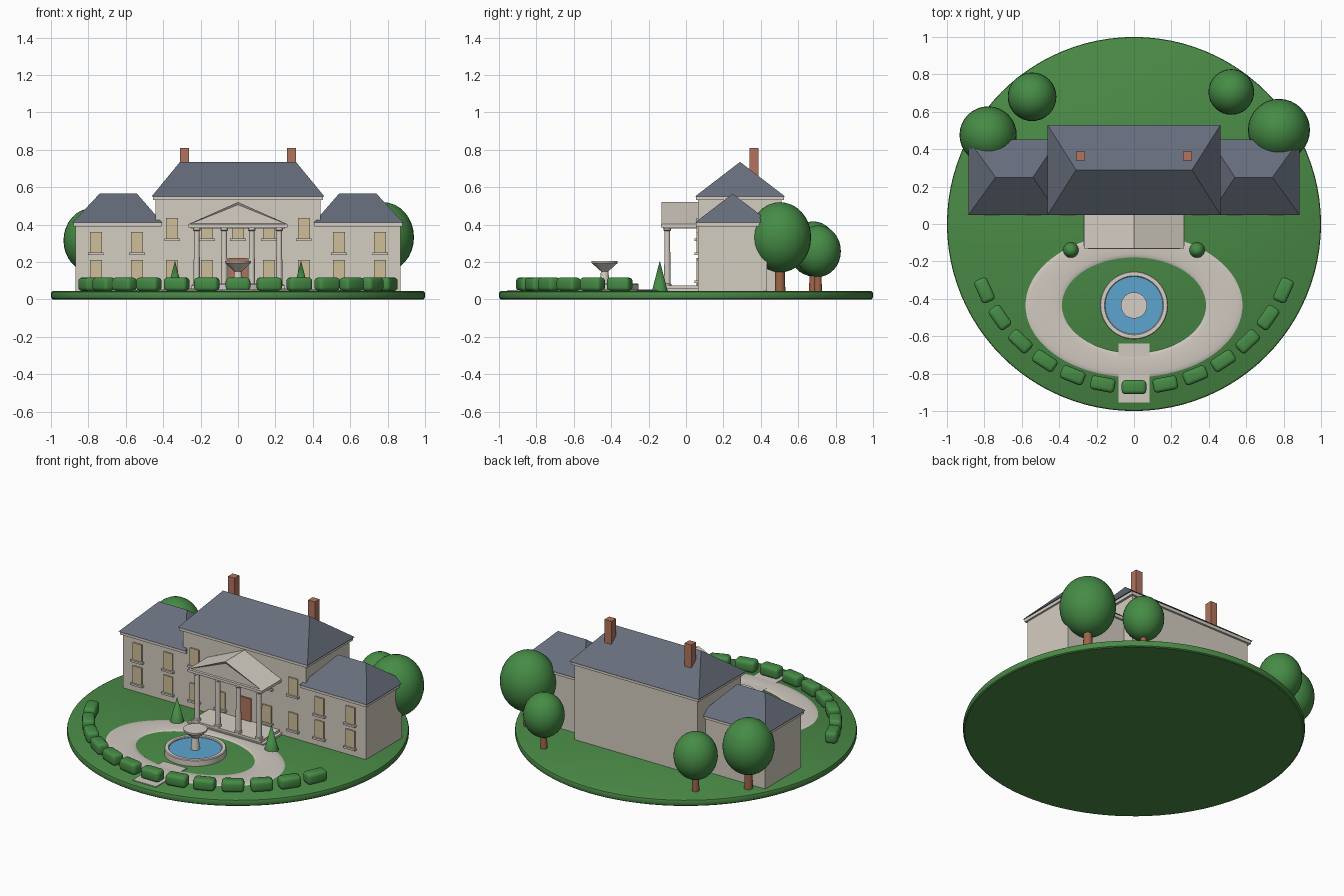
import bpy, bmesh, math
from mathutils import Matrix, Vector

cube = bpy.data.objects.get("Cube")
if cube:
    bpy.data.objects.remove(cube, do_unlink=True)


def material(name, rgb):
    lin = [((c / 255 + 0.055) / 1.055) ** 2.4 for c in rgb] + [1]
    m = bpy.data.materials.new(name)
    m.use_nodes = True
    m.diffuse_color = lin
    m.node_tree.nodes["Principled BSDF"].inputs["Base Color"].default_value = lin
    return m


GRASS = material("lawn green", (74, 138, 70))
LEAF = material("leaf green", (70, 140, 70))
WALL = material("cream wall", (212, 205, 193))
TRIM = material("pale stone", (214, 207, 197))
SLATE = material("slate roof", (102, 109, 123))
GLASS = material("warm window", (207, 190, 153))
BRICK = material("brick", (178, 116, 92))
WOOD = material("brown wood", (158, 100, 72))
WATER = material("pool water", (92, 165, 208))
DRIVE = material("gravel", (208, 201, 192))
GROUND = 0.045


def finish(name, bm, mat, smooth=False):
    bmesh.ops.recalc_face_normals(bm, faces=bm.faces)
    mesh = bpy.data.meshes.new(name)
    bm.to_mesh(mesh)
    bm.free()
    mesh.materials.append(mat)
    return place(name, mesh, smooth=smooth)


def place(name, mesh, loc=(0, 0, 0), turn=0, smooth=False):
    ob = bpy.data.objects.new(name, mesh)
    bpy.context.collection.objects.link(ob)
    ob.location = loc
    ob.rotation_euler.z = turn
    if smooth:
        bpy.ops.object.select_all(action="DESELECT")
        ob.select_set(True)
        bpy.context.view_layer.objects.active = ob
        bpy.ops.object.shade_smooth_by_angle(angle=math.radians(35))
    return ob


def box(name, x, y, z, mat):
    """Box from (low, high) pairs on each axis."""
    bm = bmesh.new()
    bmesh.ops.create_cube(bm, size=1)
    for v in bm.verts:
        v.co = [sum(r) / 2 + c * (r[1] - r[0]) for r, c in zip((x, y, z), v.co)]
    return finish(name, bm, mat)


def lathe(name, profile, mat, loc=(0, 0), sides=32):
    """Spin a list of (radius, height) points about an upright axis."""
    bm = bmesh.new()
    verts = [bm.verts.new((r, 0, z)) for r, z in profile]
    edges = [bm.edges.new(pair) for pair in zip(verts, verts[1:])]
    bmesh.ops.spin(bm, geom=verts + edges, cent=(0, 0, 0), axis=(0, 0, 1),
                   angle=math.tau, steps=sides)
    bmesh.ops.remove_doubles(bm, verts=bm.verts, dist=1e-5)
    bmesh.ops.translate(bm, verts=bm.verts, vec=(*loc, 0))
    return finish(name, bm, mat, True)


def ridged_roof(name, x, y, z, ridge_a, ridge_b, mat):
    """Roof on a rectangular base with a ridge between two points."""
    bm = bmesh.new()
    a, b, c, d = [bm.verts.new(p) for p in (
        (x[0], y[0], z), (x[1], y[0], z), (x[1], y[1], z), (x[0], y[1], z))]
    p, q = bm.verts.new(ridge_a), bm.verts.new(ridge_b)
    return bm, (a, b, c, d, p, q)


def hip_roof(name, x, y, z, ridge, top):
    mid = sum(y) / 2
    bm, (a, b, c, d, p, q) = ridged_roof(
        name, x, y, z, (ridge[0], mid, top), (ridge[1], mid, top), SLATE)
    for face in ((a, b, q, p), (c, d, p, q), (b, c, q), (d, a, p), (d, c, b, a)):
        bm.faces.new(face)
    return finish(name, bm, SLATE)


# Lawn
lathe("lawn", [(0, 0), (0.99, 0), (0.997, 0.005), (1, 0.014), (1, 0.031),
               (0.997, 0.04), (0.988, GROUND), (0, GROUND)], GRASS, sides=96)

# Oval drive and front path
bm = bmesh.new()
major, minor, ring, tube = 0.4825, 0.0975, 80, 16
rows = []
for i in range(ring):
    t = math.tau * i / ring
    row = []
    for j in range(tube):
        u = math.tau * j / tube
        r = major + minor * math.cos(u)
        row.append(bm.verts.new((r * math.cos(t), -0.435 + 0.664 * r * math.sin(t),
                                 GROUND + 0.007 * math.sin(u))))
    rows.append(row)
for i in range(ring):
    one, two = rows[i], rows[(i + 1) % ring]
    for j in range(tube):
        k = (j + 1) % tube
        bm.faces.new((one[j], two[j], two[k], one[k]))
finish("oval_drive", bm, DRIVE, True)
box("front_path", (-0.083, 0.083), (-0.955, -0.64), (0.03, 0.05), DRIVE)

# Main house
FRONT = 0.065
box("main_walls", (-0.44, 0.44), (FRONT, 0.51), (0.04, 0.535), WALL)
box("main_cornice", (-0.455, 0.455), (0.053, 0.523), (0.53, 0.55), TRIM)
hip_roof("main_roof", (-0.462, 0.462), (0.048, 0.53), 0.55, (-0.31, 0.31), 0.735)


def window(name, x, base, height=0.11):
    box(name, (x - 0.032, x + 0.032), (FRONT - 0.009, FRONT + 0.005),
        (base, base + height), GLASS)
    box(name + "_sill", (x - 0.042, x + 0.042), (FRONT - 0.02, FRONT + 0.005),
        (base - 0.012, base), TRIM)


for side, s in (("left", 1), ("right", -1)):
    # Wings
    span = lambda a, b: tuple(sorted((s * a, s * b)))
    box(side + "_wing_walls", span(0.42, 0.868), (FRONT, 0.432), (0.04, 0.395), WALL)
    box(side + "_wing_cornice", span(0.41, 0.88), (0.053, 0.445), (0.39, 0.41), TRIM)
    hip_roof(side + "_wing_roof", span(0.405, 0.886), (0.047, 0.452), 0.41,
             span(0.54, 0.74), 0.565)
    # Windows and chimneys
    for i, x in enumerate((0.54, 0.76)):
        window(f"{side}_wing_upper_window_{i}", s * x, 0.25)
        window(f"{side}_wing_lower_window_{i}", s * x, 0.10)
    for i, x in enumerate((0.165, 0.352)):
        window(f"{side}_upper_window_{i}", s * x, 0.325)
        window(f"{side}_lower_window_{i}", s * x, 0.10)
    box(side + "_chimney", span(0.262, 0.31), (0.34, 0.388), (0.6, 0.808), BRICK)
    # Cone shrubs
    lathe(side + "_cone_shrub", [(0, GROUND), (0.042, GROUND), (0, 0.207)],
          LEAF, (s * 0.337, -0.14), 24)
window("centre_upper_window", 0, 0.325)
box("front_door", (-0.052, 0.052), (FRONT - 0.009, FRONT + 0.005), (0.07, 0.22), BRICK)

# Portico
box("lower_step", (-0.27, 0.27), (-0.13, FRONT), (0.04, 0.058), TRIM)
box("upper_step", (-0.25, 0.25), (-0.12, FRONT), (0.05, 0.073), TRIM)
for i in range(4):
    x = (i - 1.5) * 0.147
    lathe(f"column_{i}", [(0, 0.07), (0.022, 0.07), (0.022, 0.082), (0.017, 0.086),
                          (0.015, 0.365), (0.021, 0.37), (0.021, 0.38), (0, 0.38)],
          TRIM, (x, -0.1), 20)
box("entablature", (-0.25, 0.25), (-0.122, FRONT), (0.378, 0.392), TRIM)
box("portico_cornice", (-0.265, 0.265), (-0.134, FRONT), (0.385, 0.402), TRIM)
bm, (a, b, c, d, p, q) = ridged_roof("pediment", (-0.265, 0.265), (-0.13, FRONT), 0.402,
                                     (0, -0.13, 0.52), (0, FRONT, 0.52), TRIM)
gable = bm.faces.new((a, b, p))
for face in ((b, c, q, p), (c, d, q), (d, a, p, q), (d, c, b, a)):
    bm.faces.new(face)
bm.normal_update()
bmesh.ops.inset_region(bm, faces=[gable], thickness=0.014, depth=-0.006)
finish("pediment", bm, TRIM)

# Fountain
POOL = (0, -0.435)
lathe("fountain_basin", [(0, GROUND), (0.182, GROUND), (0.182, 0.08), (0.178, 0.085),
                         (0.158, 0.085), (0.154, 0.08), (0.154, 0.06), (0, 0.06)],
      TRIM, POOL, 48)
lathe("fountain_water", [(0, 0.06), (0.154, 0.06), (0.154, 0.075), (0, 0.075)],
      WATER, POOL, 48)
lathe("fountain_bowl", [(0, 0.06), (0.028, 0.06), (0.02, 0.15), (0.07, 0.195),
                        (0.07, 0.205), (0, 0.205)], TRIM, POOL, 32)

# Hedge row
bm = bmesh.new()
bmesh.ops.create_cube(bm, size=1)
bmesh.ops.scale(bm, verts=bm.verts, vec=(0.132, 0.075, 0.072))
bmesh.ops.bevel(bm, geom=bm.edges[:], offset=0.02, segments=3, profile=0.5,
                affect="EDGES")
first = finish("hedge_0", bm, LEAF, True)
for i in range(13):
    ang = math.radians((i - 6) * 11)
    spot = (0.875 * math.sin(ang), -0.872 * math.cos(ang), 0.081)
    ob = first if i == 0 else place(f"hedge_{i}", first.data)
    ob.location = spot
    ob.rotation_euler.z = ang

# Trees: x, y, crown radius, crown height
for i, (x, y, r, z) in enumerate(((-0.78, 0.476, 0.153, 0.315), (-0.545, 0.68, 0.13, 0.27),
                                  (0.52, 0.706, 0.122, 0.258), (0.775, 0.503, 0.166, 0.332))):
    lathe(f"tree_trunk_{i}", [(0, 0.04), (r * 0.17, 0.04), (r * 0.13, z), (0, z)],
          WOOD, (x, y), 16)
    bm = bmesh.new()
    bmesh.ops.create_uvsphere(bm, u_segments=32, v_segments=16, radius=r)
    bmesh.ops.transform(bm, verts=bm.verts,
                        matrix=Matrix.Translation((x, y, z)) @ Matrix.Diagonal((1, 1, 1.13, 1)))
    finish(f"tree_crown_{i}", bm, LEAF, True)
